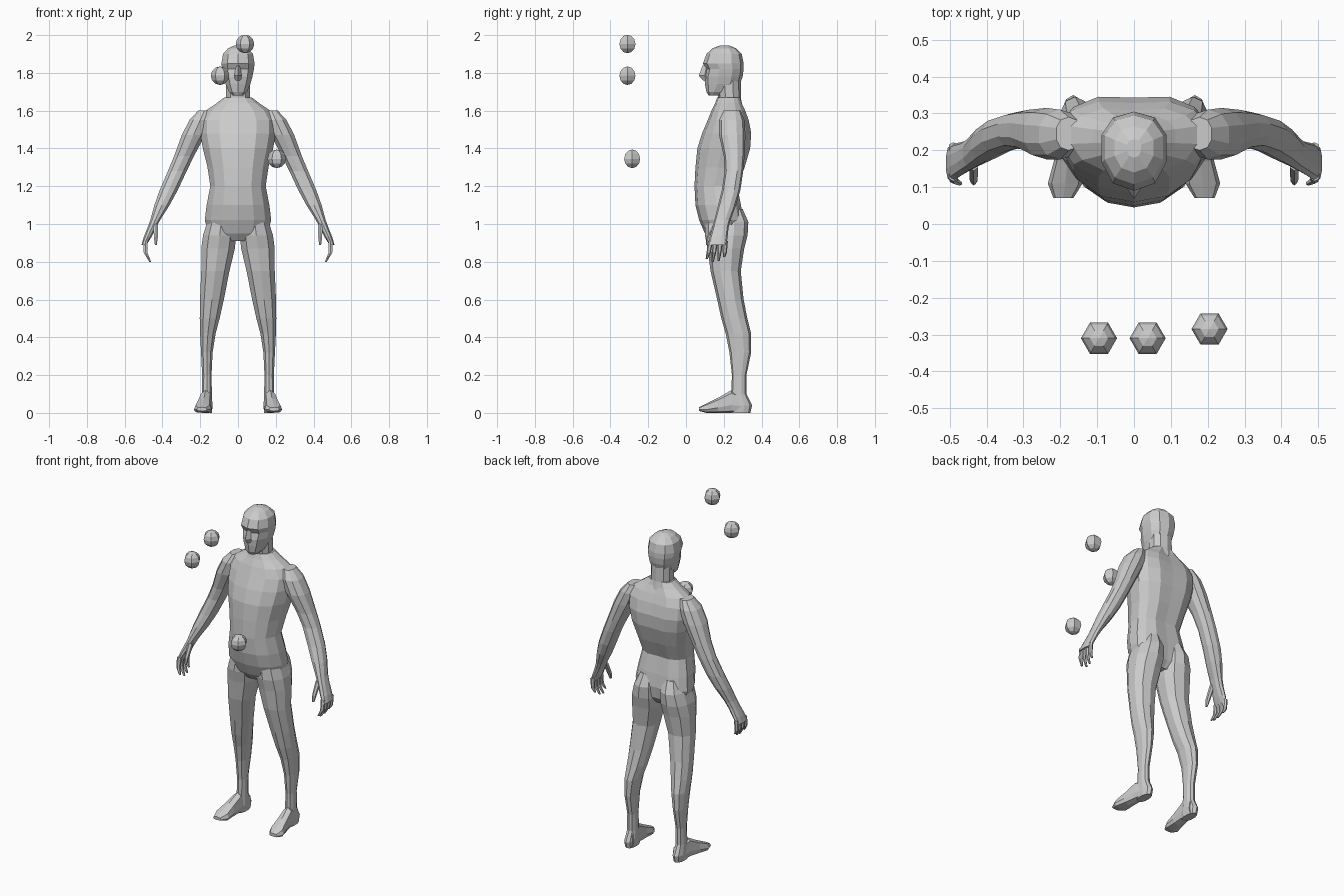
import bpy
import bmesh
from math import cos, sin, pi, copysign

default_cube = bpy.data.objects.get("Cube")
if default_cube:
    bpy.data.objects.remove(default_cube, do_unlink=True)

grey = bpy.data.materials.new("plain grey")
grey.use_nodes = True
grey.diffuse_color = (.6, .6, .6, 1)
grey.node_tree.nodes["Principled BSDF"].inputs["Base Color"].default_value = grey.diffuse_color


def soft(value, power):
    """Squares off a circle slightly when power is below one."""
    return copysign(abs(value) ** power, value)


def middle_line(station):
    return 0


def leg_line(station):
    """Legs lean outwards down to the calf, then drop straight."""
    return min(.165, .21 - .12 * station)


def foot_line(station):
    """Feet splay outwards towards the toes."""
    return .2 - .12 * station


def arm_line(station):
    """Arms hang outwards in a straight line from the shoulder."""
    return .2 + .45 * (1.55 - station)


def loft(name, rows, centre=middle_line, sides=10, bias=.5, power=.9, start=-pi / 2,
         along="z", groove=0, mirror=False):
    """Skins oval sections given as (station, half width, low, high).

    Sections are stacked along z (low and high are y) or along y (low and high are z).
    The centre rule places each section in x; bias sets where it is widest."""
    bm = bmesh.new()
    rings = []
    for station, half, low, high in rows:
        middle = low + (high - low) * bias
        ring = []
        for k in range(sides):
            angle = start + 2 * pi * k / sides
            across = soft(cos(angle), power)
            depth = soft(sin(angle), power)
            x = centre(station) + half * across
            other = middle + depth * (high - middle if depth > 0 else middle - low)
            if k == sides // 2:
                other -= groove
            position = (x, other, station) if along == "z" else (x, station, other)
            ring.append(bm.verts.new(position))
        rings.append(ring)
    for lower, upper in zip(rings, rings[1:]):
        for k in range(sides):
            following = (k + 1) % sides
            bm.faces.new((lower[k], lower[following], upper[following], upper[k]))
    bm.faces.new(rings[0])
    bm.faces.new(rings[-1])
    bmesh.ops.recalc_face_normals(bm, faces=bm.faces)
    mesh = bpy.data.meshes.new(name)
    bm.to_mesh(mesh)
    bm.free()
    mesh.materials.append(grey)
    obj = bpy.data.objects.new(name, mesh)
    bpy.context.collection.objects.link(obj)
    if mirror:
        modifier = obj.modifiers.new("other side", "MIRROR")
        modifier.use_mirror_merge = False


# Torso from crotch to the base of the neck
loft("torso", [
    (.91, .08, .13, .27),
    (.95, .16, .1, .3),
    (1.02, .18, .07, .31),
    (1.1, .17, .05, .3),
    (1.2, .15, .045, .28),
    (1.3, .165, .05, .32),
    (1.4, .19, .06, .35),
    (1.48, .205, .085, .355),
    (1.55, .205, .115, .34),
    (1.6, .175, .135, .32),
    (1.64, .115, .155, .3),
    (1.67, .075, .165, .29),
], sides=14, bias=.6, groove=.012)

# Neck
loft("neck", [
    (1.62, .08, .165, .3),
    (1.67, .066, .17, .29),
    (1.77, .066, .16, .29),
])

# Head with jaw, eye hollow and brow
loft("head", [
    (1.68, .03, .12, .19),
    (1.7, .05, .108, .22),
    (1.74, .068, .1, .285),
    (1.78, .08, .098, .3),
    (1.82, .088, .107, .305),
    (1.85, .092, .09, .305),
    (1.9, .083, .108, .295),
    (1.93, .055, .14, .265),
    (1.945, .02, .18, .23),
], bias=.55)
loft("nose", [
    (1.76, .016, .09, .13),
    (1.785, .02, .068, .13),
    (1.84, .01, .088, .13),
], sides=4, power=1)

# Legs, whose tops form the hips and buttocks
loft("legs", [
    (0, .028, .23, .34),
    (.04, .031, .22, .35),
    (.1, .028, .24, .32),
    (.2, .026, .243, .32),
    (.32, .032, .23, .345),
    (.42, .043, .21, .345),
    (.5, .055, .187, .325),
    (.6, .066, .165, .305),
    (.75, .078, .13, .29),
    (.87, .093, .115, .308),
    (.94, .092, .1, .326),
    (1.01, .078, .1, .33),
    (1.08, .05, .12, .3),
], centre=leg_line, mirror=True)

# Feet, flat underneath
loft("feet", [
    (.07, .027, .01, .03),
    (.11, .047, 0, .05),
    (.17, .038, 0, .08),
    (.24, .031, 0, .12),
    (.32, .028, 0, .09),
], centre=foot_line, sides=8, power=.7, bias=.35, along="y", mirror=True)

# Arms from palm to shoulder cap
loft("arms", [
    (.89, .014, .115, .215),
    (.93, .021, .125, .22),
    (.98, .024, .14, .225),
    (1.02, .027, .15, .235),
    (1.1, .042, .17, .265),
    (1.18, .05, .19, .288),
    (1.28, .052, .205, .303),
    (1.36, .055, .2, .31),
    (1.47, .065, .175, .315),
    (1.55, .06, .175, .31),
    (1.6, .035, .2, .29),
], centre=arm_line, mirror=True)


def finger_line(station):
    """Fingers curl inwards towards the tips."""
    return .49 - max(0, .85 - station) / 2


def thumb_line(station):
    return .435


# Four fingers and a thumb on each hand
for i, (finger, tip) in enumerate((("index", .815), ("middle", .8), ("ring", .805), ("little", .825))):
    root_y = .13 + .026 * i
    tip_y = .11 + .031 * i
    rows = []
    for station, radius, y in ((tip, .006, tip_y), (.85, .011, (root_y + tip_y) / 2), (.91, .014, root_y)):
        rows.append((station, radius, y - radius, y + radius))
    loft(finger + "_fingers", rows, centre=finger_line, sides=6, mirror=True)
loft("thumbs", [
    (.89, .006, .105, .12),
    (.93, .012, .11, .14),
    (1, .014, .145, .18),
], centre=thumb_line, sides=6, mirror=True)

# Three small six-sided balls floating in front
RADIUS = .049
STEPS = 6
for name, x, y, z in (("upper", .037, -.31, 1.953), ("middle", -.095, -.31, 1.785), ("lower", .205, -.285, 1.345)):
    rows = []
    for step in range(STEPS + 1):
        tilt = pi * step / STEPS
        radius = max(RADIUS * sin(tilt), .0005)
        rows.append((z - RADIUS * cos(tilt), radius, y - radius, y + radius))
    loft(name + "_ball", rows, centre=lambda station: x, sides=6, power=1, start=0)
